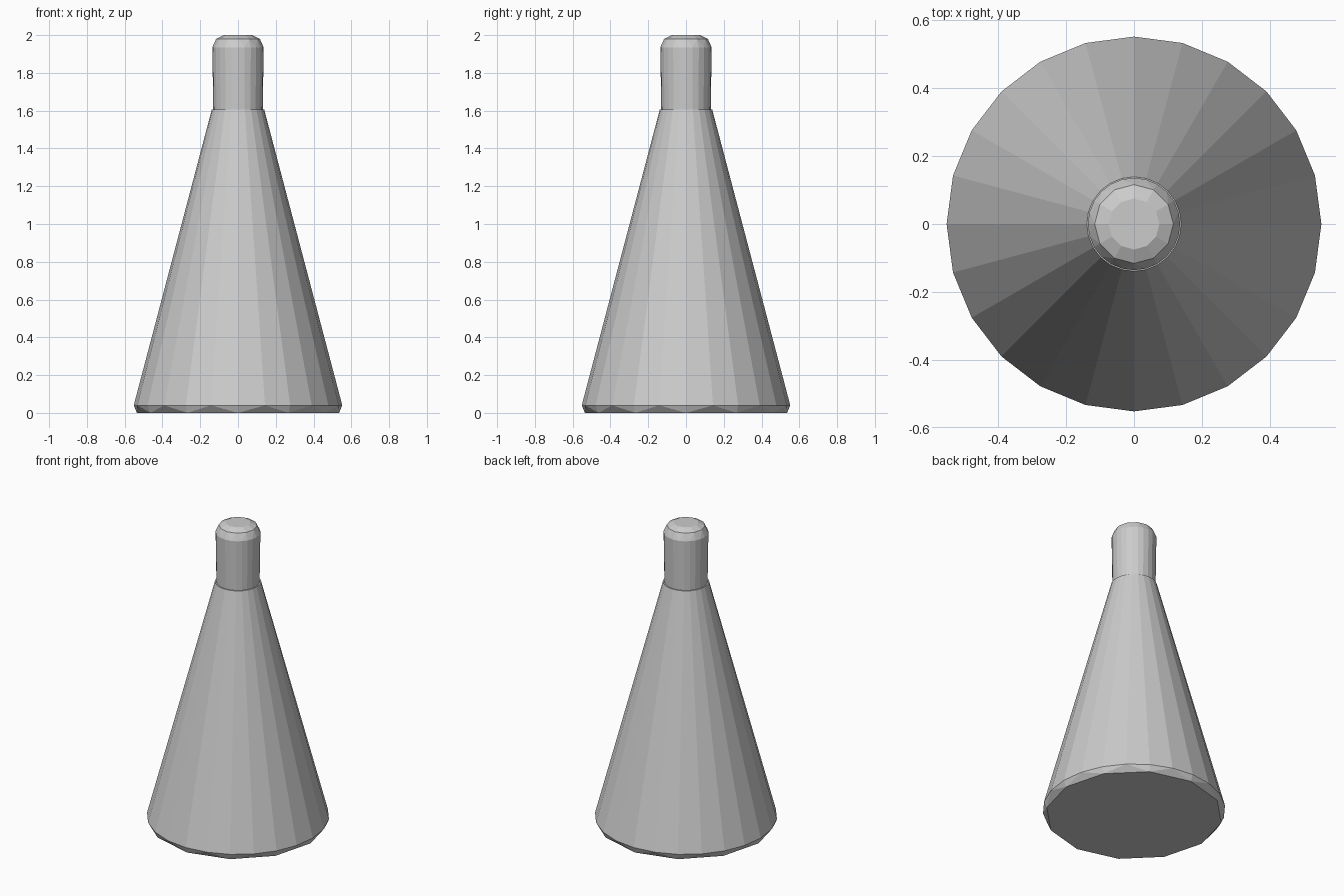
import bpy, bmesh
from math import sin, cos, pi

cube = bpy.data.objects.get("Cube")
if cube:
    bpy.data.objects.remove(cube, do_unlink=True)

SIDES = 24
grey = bpy.data.materials.new("plain grey")
grey.use_nodes = True
colour = (0.6, 0.6, 0.6, 1)
grey.diffuse_color = colour
grey.node_tree.nodes["Principled BSDF"].inputs["Base Color"].default_value = colour


def ring(bm, radius, z, sides):
    step = 2 * pi / sides
    return [bm.verts.new((radius * cos(i * step), radius * sin(i * step), z))
            for i in range(sides)]


def bridge(bm, low, high):
    """Join equal rings with quads, or a half-count ring with a zigzag of triangles."""
    n, m = len(low), len(high)
    if n == m:
        for i in range(n):
            j = (i + 1) % n
            bm.faces.new((low[i], low[j], high[j], high[i]))
        return
    coarse, fine = (low, high) if n < m else (high, low)
    for i in range(len(coarse)):
        a, b = coarse[i], coarse[(i + 1) % len(coarse)]
        p, q, r = (fine[(2 * i + k) % len(fine)] for k in range(3))
        for tri in ((a, q, p), (a, b, q), (b, r, q)):
            bm.faces.new(tri)


def lathe(name, profile):
    """Faceted closed solid from (radius, height, sides) rings."""
    bm = bmesh.new()
    rings = [ring(bm, *p) for p in profile]
    for low, high in zip(rings, rings[1:]):
        bridge(bm, low, high)
    bm.faces.new(rings[0])
    bm.faces.new(rings[-1])
    bmesh.ops.recalc_face_normals(bm, faces=bm.faces)
    mesh = bpy.data.meshes.new(name)
    bm.to_mesh(mesh)
    bm.free()
    mesh.materials.append(grey)
    obj = bpy.data.objects.new(name, mesh)
    bpy.context.collection.objects.link(obj)
    return obj


# Tapered body with a chipped lower edge
lathe("cone_body", [(0.535, 0, SIDES // 2), (0.552, 0.04, SIDES),
                    (0.139, 1.605, SIDES)])

# Short cylindrical tip with a bevelled crown
lathe("tip", [(0.131, 1.6, SIDES), (0.136, 1.935, SIDES),
              (0.116, 1.98, SIDES // 2), (0.075, 2.0, SIDES // 2)])
